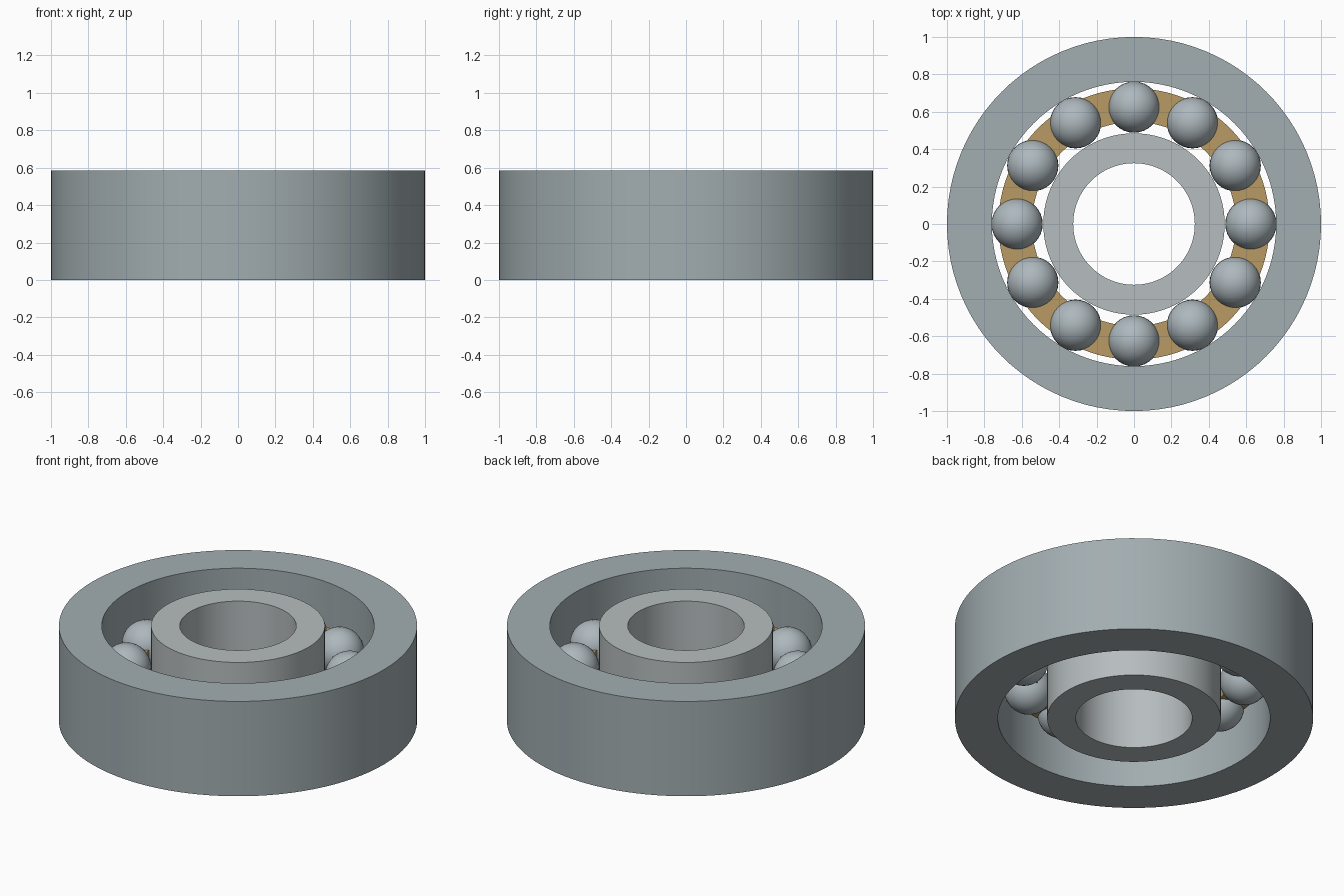
import bpy, bmesh, math
from mathutils import Matrix

if "Cube" in bpy.data.objects:
    bpy.data.objects.remove(bpy.data.objects["Cube"])

HEIGHT = 0.584
MID = 0.305
PITCH = 0.625
BALL_R = 0.137
BALLS = 12


def material(name, rgb):
    m = bpy.data.materials.new(name)
    m.diffuse_color = (*rgb, 1)
    m.use_nodes = True
    m.node_tree.nodes["Principled BSDF"].inputs["Base Color"].default_value = m.diffuse_color
    return m


def finish(bm, name, mat):
    mesh = bpy.data.meshes.new(name)
    bmesh.ops.recalc_face_normals(bm, faces=bm.faces)
    bm.to_mesh(mesh)
    bm.free()
    ob = bpy.data.objects.new(name, mesh)
    bpy.context.collection.objects.link(ob)
    mesh.materials.append(mat)
    bpy.ops.object.select_all(action='DESELECT')
    ob.select_set(True)
    bpy.context.view_layer.objects.active = ob
    bpy.ops.object.shade_smooth_by_angle(angle=math.radians(30))
    return ob


def ring(name, r_in, r_out, z0, z1, mat, seg=96):
    """Spin a rectangular section around z."""
    bm = bmesh.new()
    section = [(r_in, z0), (r_out, z0), (r_out, z1), (r_in, z1)]
    vs = [bm.verts.new((r, 0, z)) for r, z in section]
    es = [bm.edges.new((vs[i], vs[(i + 1) % 4])) for i in range(4)]
    bmesh.ops.spin(bm, geom=vs + es, cent=(0, 0, 0), axis=(0, 0, 1),
                   angle=2 * math.pi, steps=seg)
    bmesh.ops.remove_doubles(bm, verts=bm.verts, dist=1e-4)
    return finish(bm, name, mat)


steel = material("steel", (0.36, 0.42, 0.44))
light_steel = material("light_steel", (0.47, 0.51, 0.52))
ball_steel = material("ball_steel", (0.42, 0.48, 0.51))
brass = material("brass", (0.48, 0.33, 0.13))

# Races
ring("outer_race", 0.76, 1.0, 0, HEIGHT, steel)
ring("inner_race", 0.325, 0.485, 0, HEIGHT, light_steel)

# Thin cage running through the balls
ring("cage", 0.545, 0.725, MID - 0.025, MID + 0.025, brass)

# Balls, evenly spaced on the pitch circle
for i in range(BALLS):
    a = 2 * math.pi * i / BALLS
    bm = bmesh.new()
    bmesh.ops.create_uvsphere(bm, u_segments=32, v_segments=16, radius=BALL_R)
    ball = finish(bm, f"ball_{i + 1}", ball_steel)
    ball.matrix_world = Matrix.Translation(
        (PITCH * math.cos(a), PITCH * math.sin(a), MID))
